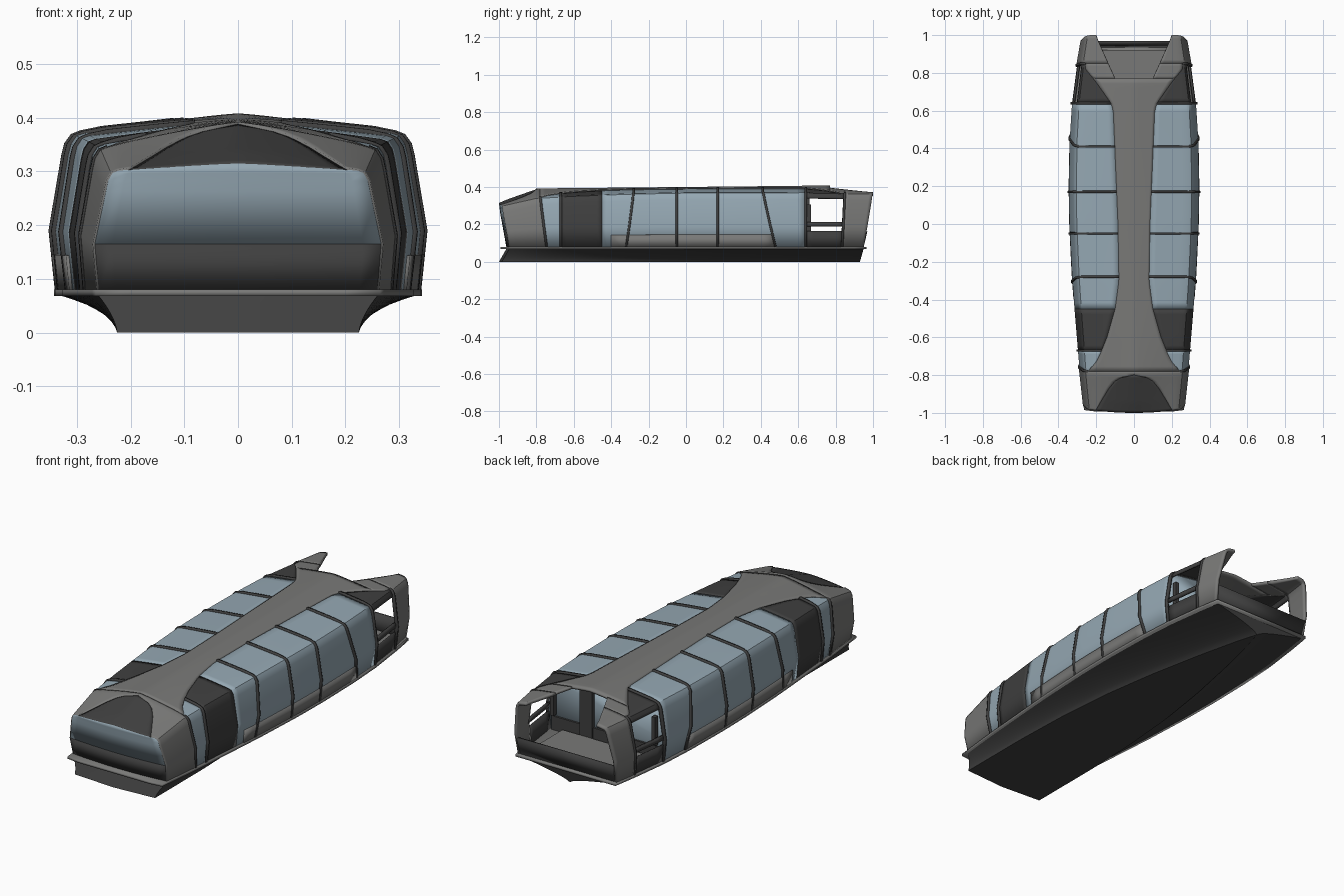
import bpy, bmesh, math

if "Cube" in bpy.data.objects:
    bpy.data.objects.remove(bpy.data.objects["Cube"])

def mat(name, r, g, b):
    m = bpy.data.materials.new(name)
    m.diffuse_color = (r, g, b, 1)
    m.use_nodes = True
    m.node_tree.nodes["Principled BSDF"].inputs["Base Color"].default_value = m.diffuse_color
    return m

GREY = mat("shell_grey", .19, .19, .185)
DARK = mat("dark_panel", .05, .05, .05)
GLASS = mat("glass", .30, .39, .45)

def curve(*pts):
    """Piecewise-linear function through (y, value) points."""
    def f(y):
        if y <= pts[0][0]: return pts[0][1]
        for (a, va), (b, vb) in zip(pts, pts[1:]):
            if y <= b: return va + (vb - va) * (y - a) / (b - a)
        return pts[-1][1]
    return f

# Shape of the superstructure along the boat
width = curve((-1, .262), (-.75, .29), (-.45, .315), (-.28, .328), (0, .342), (.2, .345),
              (.45, .34), (.64, .328), (.85, .3), (1, .274))
crown = curve((-1, .308), (-.935, .337), (-.8, .388), (-.5, .391), (.4, .4), (.75, .404), (1, .385))
eave = curve((-1, .298), (-.8, .343), (-.6, .355), (-.3, .366), (0, .372), (.6, .373), (1, .365))
waist = curve((-1, .162), (-.7, .185), (0, .19), (1, .19))
# Half widths of the roof spine, the front arch and the stern notch
spine_x = curve((-.78, .25), (-.74, .205), (-.68, .175), (-.6, .143), (-.45, .1), (-.3, .08), (0, .085),
                (.6, .11), (.64, .122), (.75, .2), (.85, .28))
arch_x = curve((-.985, .203), (-.93, .172), (-.87, .135), (-.83, .1), (-.81, .06), (-.8, 0))
notch_x = curve((.77, .1), (.97, .19), (1, .2))

def as_u(fx):
    return lambda y: min(.999, fx(y) / (.84 * width(y)))

spine, arch, notch = as_u(spine_x), as_u(arch_x), as_u(notch_x)
KNOTS = [1, 1.05, 1.1, 1.15, 1.6, 2]

def P(y, u, lean=0, off=0):
    """Point on the shell: u 0..1 crown to eave, 1..2 eave to deck."""
    y += lean * max(0, min(1, u - 1))
    w, c, e, m = width(y), crown(y), eave(y), waist(y)
    side = max(0, min(1, (u - .9) / .2))
    if u <= 1:
        x, z = .84 * w * u, c - (c - e) * u ** 1.2
        y -= .015 * (1 - u * u) * max(0, min(1, (-.8 - y) / .185))
    else:
        x = curve(*zip(KNOTS, (.84, .885, .915, .93, 1, .965)))(u) * w
        z = curve(*zip(KNOTS, (e, e - .005, e - .02, e - .04, m, .075)))(u)
    return (x + off * side, y, z + off * (1 - side))

def columns(a, b):
    if b < 1: return [a + (b - a) * i / 8 for i in range(9)]
    left = [a + (1 - a) * i / 6 for i in range(6)] if a < 1 else [a]
    return left + [k for k in KNOTS if a < k < b] + [b]

def finish(name, bm, m, mirror=False, thick=0, angle=28):
    bmesh.ops.remove_doubles(bm, verts=bm.verts, dist=1e-5)
    me = bpy.data.meshes.new(name)
    bm.to_mesh(me); bm.free()
    ob = bpy.data.objects.new(name, me)
    bpy.context.collection.objects.link(ob)
    me.materials.append(m)
    if mirror:
        ob.modifiers.new("mirror", 'MIRROR')
    if thick:
        s = ob.modifiers.new("thickness", 'SOLIDIFY')
        s.thickness, s.offset = thick, -1
    bpy.ops.object.select_all(action='DESELECT')
    ob.select_set(True)
    bpy.context.view_layer.objects.active = ob
    bpy.ops.object.shade_smooth_by_angle(angle=math.radians(angle))
    return ob

def grid(bm, rows):
    vs = [[bm.verts.new(p) for p in r] for r in rows]
    for a, b in zip(vs, vs[1:]):
        for j in range(len(a) - 1):
            bm.faces.new((a[j], a[j + 1], b[j + 1], b[j]))
    return vs

def patch(name, m, strips, off=0, thick=.008):
    """Mirrored shell panel; strip = (y0, lean0, y1, lean1, u_from, u_to, rows)."""
    bm = bmesh.new()
    for y0, l0, y1, l1, ua, ub, n in strips:
        rows = []
        for i in range(n + 1):
            t = i / n
            y, l = y0 + (y1 - y0) * t, l0 + (l1 - l0) * t
            a = ua(y) if callable(ua) else ua
            b = ub(y) if callable(ub) else ub
            rows.append([P(y, u, l, off) for u in columns(a, b)])
        grid(bm, rows)
    return finish(name, bm, m, True, thick)

def box(name, m, x0, x1, y0, y1, z0, z1):
    bm = bmesh.new()
    bmesh.ops.create_cube(bm, size=1)
    for v in bm.verts:
        v.co = ((x0 + x1) / 2 + v.co.x * (x1 - x0), (y0 + y1) / 2 + v.co.y * (y1 - y0),
                (z0 + z1) / 2 + v.co.z * (z1 - z0))
    return finish(name, bm, m)

# Grey roof spine with flared ends, and the pillars it runs into
patch("roof_spine", GREY, [(-.78, 0, .77, 0, 0, spine, 60), (.77, 0, .85, 0, notch, spine, 6)], .004, .012)
patch("front_pillars", GREY, [(-.985, .04, -.78, .035, arch, 2, 20)], .004, .012)
patch("stern_pillars", GREY, [(.85, -.015, 1, -.05, notch, 2, 8)], .004, .014)

# Side and roof panels
patch("front_side_glass", GLASS, [(-.78, .035, -.67, 0, spine, 2, 6)])
patch("dark_side_panel", DARK, [(-.67, 0, -.45, 0, spine, 2, 8)])
patch("main_glass", GLASS, [(-.45, 0, -.28, -.04, spine, 2, 5), (-.28, -.04, -.05, 0, spine, 2, 5),
                            (-.05, 0, .17, 0, spine, 2, 5), (.17, 0, .41, .07, spine, 2, 5),
                            (.41, .07, .64, 0, spine, 2, 5)])
patch("lower_side_box", GREY, [(-.4, 0, .47, 0, 1.757, 2, 16)], .006, .012)
patch("stern_dark_roof", DARK, [(.64, 0, .85, 0, spine, 1.13, 8)])
patch("stern_side_bulwark", DARK, [(.64, 0, .86, -.015, 1.687, 2, 5)])
patch("stern_side_rail", DARK, [(.64, 0, .86, -.015, 1.53, 1.6, 5)], 0, .012)

# Dark ribs over the glass joints
for k, (y, lean) in enumerate([(-.78, .035), (-.67, 0), (-.28, -.04), (-.05, 0),
                               (.17, 0), (.41, .07), (.64, 0), (.85, -.015)]):
    patch("rib_%d" % (k + 1), DARK, [(y - .006, lean, y + .006, lean, spine, 2, 1)], .008, .014)

# Front: sloping dark brow, windscreen and lower panel
patch("front_brow", DARK, [(-.985, 0, -.8, 0, 0, arch, 14)], 0, .006)

def front_band(name, m, levels):
    bm = bmesh.new()
    rows = []
    for u in levels:
        ex, ey, ez = P(-.985, u, .04)
        row = []
        for i in range(17):
            k = i / 8 - 1
            z = P(-.985, abs(k))[2] if u == 1 else ez
            row.append((ex * k, ey - .015 * (1 - k * k), z))
        rows.append(row)
    grid(bm, rows[::-1])
    finish(name, bm, m, False, .006)

front_band("windscreen", GLASS, [1, 1.05, 1.1, 1.15, 1.6])
front_band("front_lower_panel", DARK, [1.6, 2])

# Deck plate with projecting rim
def rim_x(y):
    return .965 * width(y) + .01

ys = [-.985 + 1.95 * i / 30 for i in range(31)]
bm = bmesh.new()
rows = [[(-rim_x(y), y, .08), (rim_x(y), y, .08)] for y in ys]
rows[0:0] = [[(-.2, -.993, .08), (.2, -.993, .08)]]
grid(bm, rows)
finish("deck_rim", bm, GREY, False, .012)

# Hull: broad flat front narrowing to a stem at the stern, with concave flare
bottom = curve((-1, .225), (-.6, .225), (-.3, .215), (0, .19), (.3, .145), (.6, .085), (.8, .038), (.93, .002))
bm = bmesh.new()
rows = []
for i in range(33):
    t = i / 32
    row = []
    for j in range(9):
        s = j / 8
        y0, y1 = -.985 + .04 * s, .93 + .02 * s
        y = y0 + (y1 - y0) * t
        b = bottom(-1 + 1.93 * t)
        x = b + (rim_x(y) - .008 - b) * s ** 1.5
        row.append((x, y, .07 * s))
    half = [(-x, y, z) for x, y, z in row[::-1]]
    mid = (0, row[0][1] - (.015 if i == 0 else 0), 0)
    rows.append(half + [mid] + row)
vs = grid(bm, rows)
for r in (vs[0], vs[-1]):
    top = bm.verts.new((0, r[0].co.y - (.015 if r is vs[0] else 0), .07))
    for a, b in zip(r, r[1:]):
        bm.faces.new((a, b, top))
bmesh.ops.recalc_face_normals(bm, faces=bm.faces)
finish("hull", bm, DARK)

# Open stern: floor, bulwark and rear cabin wall
box("stern_floor", GREY, -.23, .23, .66, .92, .08, .1)
bm = bmesh.new()
grid(bm, [[(-.262, .935, .08), (.262, .935, .08)], [(-.272, .955, .165), (.272, .955, .165)]])
finish("stern_bulwark", bm, DARK, False, .015)

bm = bmesh.new()
ring = [P(.636, u) for u in columns(0, 2)]
pts = [(x - .004 if x else 0, y, z - .006) for x, y, z in ring]
loop = pts + [(-x, y, z) for x, y, z in pts[:0:-1]]
bm.faces.new([bm.verts.new(p) for p in loop])
finish("rear_cabin_wall", bm, GLASS, False, .006)
for s in (-1, 1):
    box("rear_door_post", DARK, s * .1 - .035, s * .1 + .035, .64, .66, .08, .375)
    box("rear_rail_post", DARK, s * .285 - .01, s * .285 + .01, .645, .668, .16, .305)
box("rear_wall_sill", DARK, -.3, .3, .64, .65, .08, .15)
